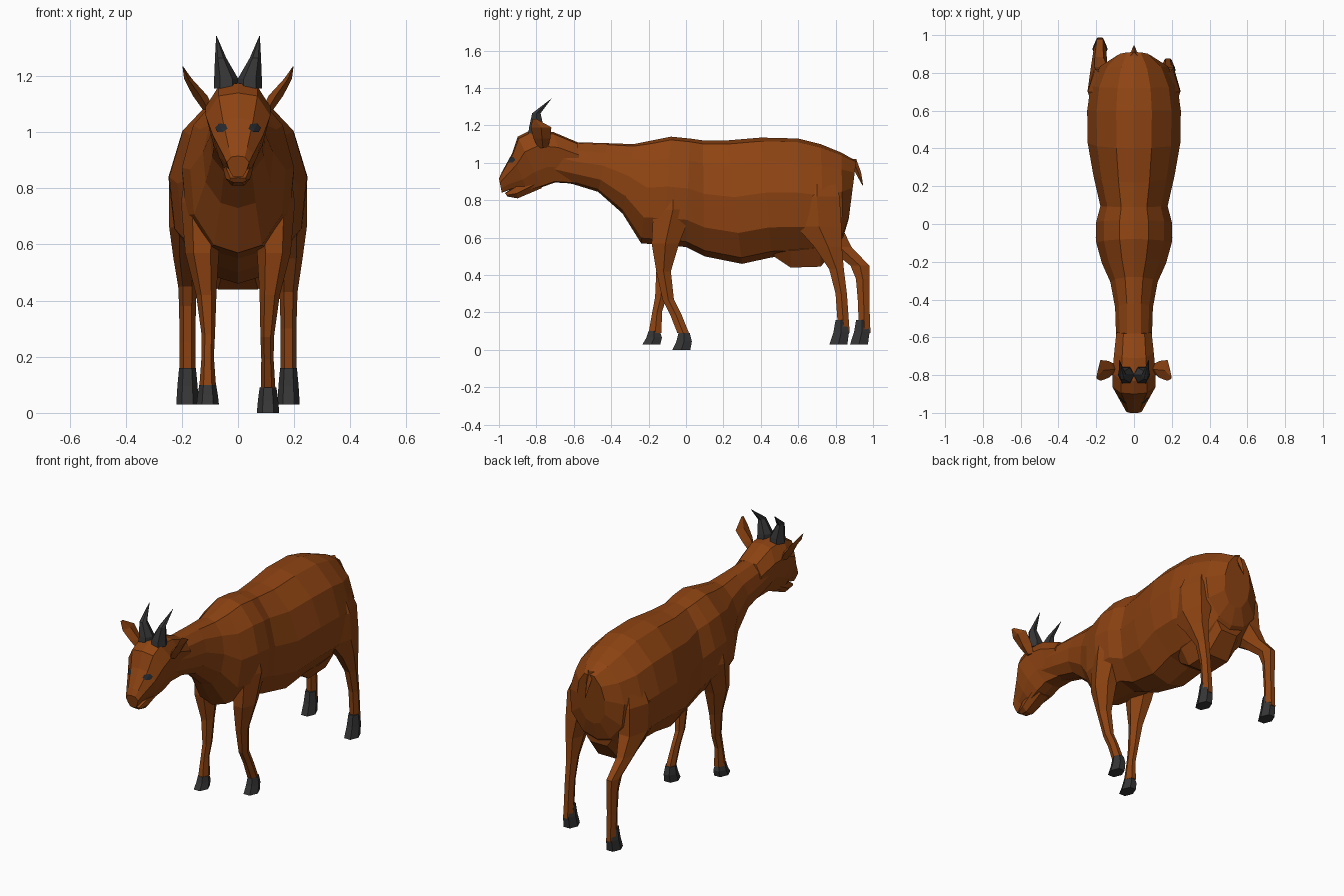
import bpy, bmesh, math
from mathutils import Vector
from mathutils.bvhtree import BVHTree


def material(name, rgb):
    m = bpy.data.materials.new(name)
    m.diffuse_color = (*rgb, 1)
    return m


COAT = material("brown coat", (0.27, 0.057, 0.006))
DARK = material("dark horn", (0.036, 0.036, 0.037))
EYE = material("eye black", (0.02, 0.023, 0.028))


def skin(name, rings, mat):
    """Bridge a list of point rings, cap both ends, return the object."""
    bm = bmesh.new()
    loops = [[bm.verts.new(p) for p in r] for r in rings]
    for a, b in zip(loops, loops[1:]):
        n = len(a)
        for i in range(n):
            bm.faces.new((a[i], a[(i + 1) % n], b[(i + 1) % n], b[i]))
    bm.faces.new(loops[0])
    bm.faces.new(loops[-1][::-1])
    bmesh.ops.remove_doubles(bm, verts=bm.verts, dist=0.0005)
    bmesh.ops.recalc_face_normals(bm, faces=bm.faces)
    me = bpy.data.meshes.new(name)
    bm.to_mesh(me)
    bm.free()
    ob = bpy.data.objects.new(name, me)
    me.materials.append(mat)
    bpy.context.collection.objects.link(ob)
    return ob


def loft(name, sections, profile, mat):
    """Symmetric loft; section = top y, top z, bottom y, bottom z, half width."""
    full = profile + [(t, -w) for t, w in profile[-2:0:-1]]
    return skin(name, [[(w * hw, ty + (by - ty) * t, tz + (bz - tz) * t) for t, w in full]
                       for ty, tz, by, bz, hw in sections], mat)


def stack(name, rings, side, mat, n=6):
    """Stack of level rings; ring = x, y, z, half x, half y."""
    return skin(name, [[(side * (x + hx * math.cos(2 * math.pi * i / n)),
                         y + hy * math.sin(2 * math.pi * i / n), z) for i in range(n)]
                       for x, y, z, hx, hy in rings], mat)


# Torso and neck
BODY = [(0, 0), (0.03, 0.38), (0.2, 0.8), (0.46, 1), (0.75, 0.92), (0.95, 0.5), (1, 0)]
loft("body", [
    (-0.74, 1.15, -0.72, 0.91, 0.085), (-0.58, 1.11, -0.60, 0.885, 0.095),
    (-0.42, 1.105, -0.47, 0.845, 0.10), (-0.28, 1.10, -0.34, 0.73, 0.125),
    (-0.18, 1.12, -0.24, 0.57, 0.17), (-0.08, 1.14, -0.12, 0.56, 0.20),
    (0.02, 1.13, 0.0, 0.55, 0.20), (0.09, 1.12, 0.1, 0.50, 0.178),
    (0.22, 1.12, 0.3, 0.46, 0.215), (0.40, 1.135, 0.46, 0.495, 0.245),
    (0.60, 1.13, 0.60, 0.50, 0.248), (0.72, 1.10, 0.74, 0.50, 0.23),
    (0.83, 1.055, 0.84, 0.60, 0.18), (0.91, 1.01, 0.87, 0.70, 0.09)], BODY, COAT)

# Head, tapering to the muzzle
HEAD = [(0, 0), (0.04, 0.6), (0.3, 1), (0.7, 0.75), (0.98, 0.45), (1, 0)]
head = loft("head", [
    (-1.0, 0.915, -0.985, 0.84, 0.04), (-0.985, 0.95, -0.93, 0.86, 0.055),
    (-0.93, 1.05, -0.85, 0.85, 0.09), (-0.90, 1.14, -0.77, 0.87, 0.115),
    (-0.83, 1.175, -0.70, 0.895, 0.115), (-0.71, 1.165, -0.62, 0.89, 0.105),
    (-0.58, 1.11, -0.56, 0.885, 0.093)], HEAD, COAT)
loft("lower_jaw", [
    (-0.968, 0.838, -0.955, 0.82, 0.03), (-0.915, 0.875, -0.90, 0.81, 0.045),
    (-0.80, 0.95, -0.77, 0.865, 0.06)], [(0, 0), (0.1, 0.9), (0.6, 1), (1, 0.5), (1, 0)], COAT)

# Udder between the hind legs
loft("udder", [
    (0.47, 0.60, 0.47, 0.50, 0.10), (0.56, 0.62, 0.56, 0.44, 0.13),
    (0.72, 0.65, 0.72, 0.445, 0.13), (0.83, 0.68, 0.82, 0.56, 0.10)],
    [(0, 0), (0, 0.8), (0.5, 1), (1, 0.55), (1, 0)], COAT)

# Tail
stack("tail", [(0, 0.89, 1.02, 0.02, 0.02), (0, 0.92, 0.95, 0.013, 0.016),
               (0, 0.945, 0.88, 0.002, 0.002)], 1, COAT, 4)

# Eyes: thin patches that follow the face
tree = BVHTree.FromPolygons([v.co for v in head.data.vertices],
                            [p.vertices[:] for p in head.data.polygons])


def eye(name, side):
    hit, nor, _, _ = tree.ray_cast(Vector((side * 0.058, -1.5, 1.015)), Vector((0, 1, 0)))
    u = nor.cross(Vector((0, 0, 1))).normalized()
    v = u.cross(nor)
    pts = [hit + nor * 0.004]
    for i in range(6):
        a = math.pi * i / 3
        co, n, _, _ = tree.find_nearest(hit + u * 0.03 * math.cos(a) + v * 0.018 * math.sin(a))
        pts.append(co + n * 0.004)
    me = bpy.data.meshes.new(name)
    faces = [(0, i + 1, (i + 1) % 6 + 1) for i in range(6)]
    c = (pts[1] - pts[0]).cross(pts[2] - pts[0])
    me.from_pydata(pts, [], faces if c.dot(nor) > 0 else [f[::-1] for f in faces])
    me.materials.append(EYE)
    bpy.context.collection.objects.link(bpy.data.objects.new(name, me))


for side, tag in ((-1, "left"), (1, "right")):
    eye(f"eye_{tag}", side)
    # Horns sweep up and back
    stack(f"horn_{tag}", [
        (0.042, -0.80, 1.155, 0.044, 0.05), (0.042, -0.80, 1.19, 0.043, 0.045),
        (0.062, -0.80, 1.265, 0.02, 0.026), (0.077, -0.72, 1.343, 0.001, 0.001)],
        side, DARK, 6)
    # Ears flare outward
    stack(f"ear_{tag}", [
        (0.105, -0.765, 1.08, 0.02, 0.025), (0.135, -0.77, 1.13, 0.026, 0.045),
        (0.178, -0.775, 1.19, 0.014, 0.055), (0.197, -0.81, 1.235, 0.001, 0.01)],
        side, COAT, 4)

# Front legs share a shoulder; the lower parts step differently
shoulder = [(0.12, -0.07, 0.90, 0.06, 0.09), (0.125, -0.07, 0.75, 0.078, 0.12),
            (0.128, -0.11, 0.57, 0.06, 0.085), (0.113, -0.12, 0.42, 0.036, 0.045)]
stack("front_leg_left", shoulder + [
    (0.106, -0.135, 0.28, 0.024, 0.035), (0.108, -0.155, 0.2, 0.022, 0.03),
    (0.108, -0.165, 0.09, 0.03, 0.04)], -1, COAT)
stack("front_leg_right", shoulder + [
    (0.104, -0.095, 0.27, 0.024, 0.035), (0.105, -0.055, 0.19, 0.022, 0.035),
    (0.107, -0.015, 0.09, 0.026, 0.036)], 1, COAT)

# Hind legs share a thigh
thigh = [(0.13, 0.70, 0.95, 0.06, 0.09), (0.165, 0.70, 0.82, 0.08, 0.14),
         (0.175, 0.71, 0.66, 0.07, 0.14)]
stack("hind_leg_left", thigh + [
    (0.185, 0.82, 0.55, 0.045, 0.075), (0.18, 0.93, 0.45, 0.033, 0.058),
    (0.18, 0.945, 0.38, 0.03, 0.042), (0.18, 0.95, 0.25, 0.028, 0.035),
    (0.18, 0.955, 0.09, 0.028, 0.036)], -1, COAT)
stack("hind_leg_right", thigh + [
    (0.185, 0.76, 0.55, 0.045, 0.085), (0.18, 0.805, 0.43, 0.032, 0.045),
    (0.18, 0.83, 0.3, 0.028, 0.035), (0.18, 0.845, 0.09, 0.028, 0.035)], 1, COAT)

# Hooves, pointed forward at the sole
for tag, side, x, y, top, sole in (
        ("front_left", -1, 0.108, -0.17, 0.10, 0.03), ("front_right", 1, 0.107, -0.01, 0.09, 0.0),
        ("hind_left", -1, 0.18, 0.94, 0.16, 0.03), ("hind_right", 1, 0.18, 0.83, 0.16, 0.03)):
    stack(f"hoof_{tag}", [
        (x, y, top, 0.03, 0.035), (x, y, (top + sole) / 2, 0.036, 0.048),
        (x, y - 0.015, sole, 0.04, 0.055)], side, DARK)
